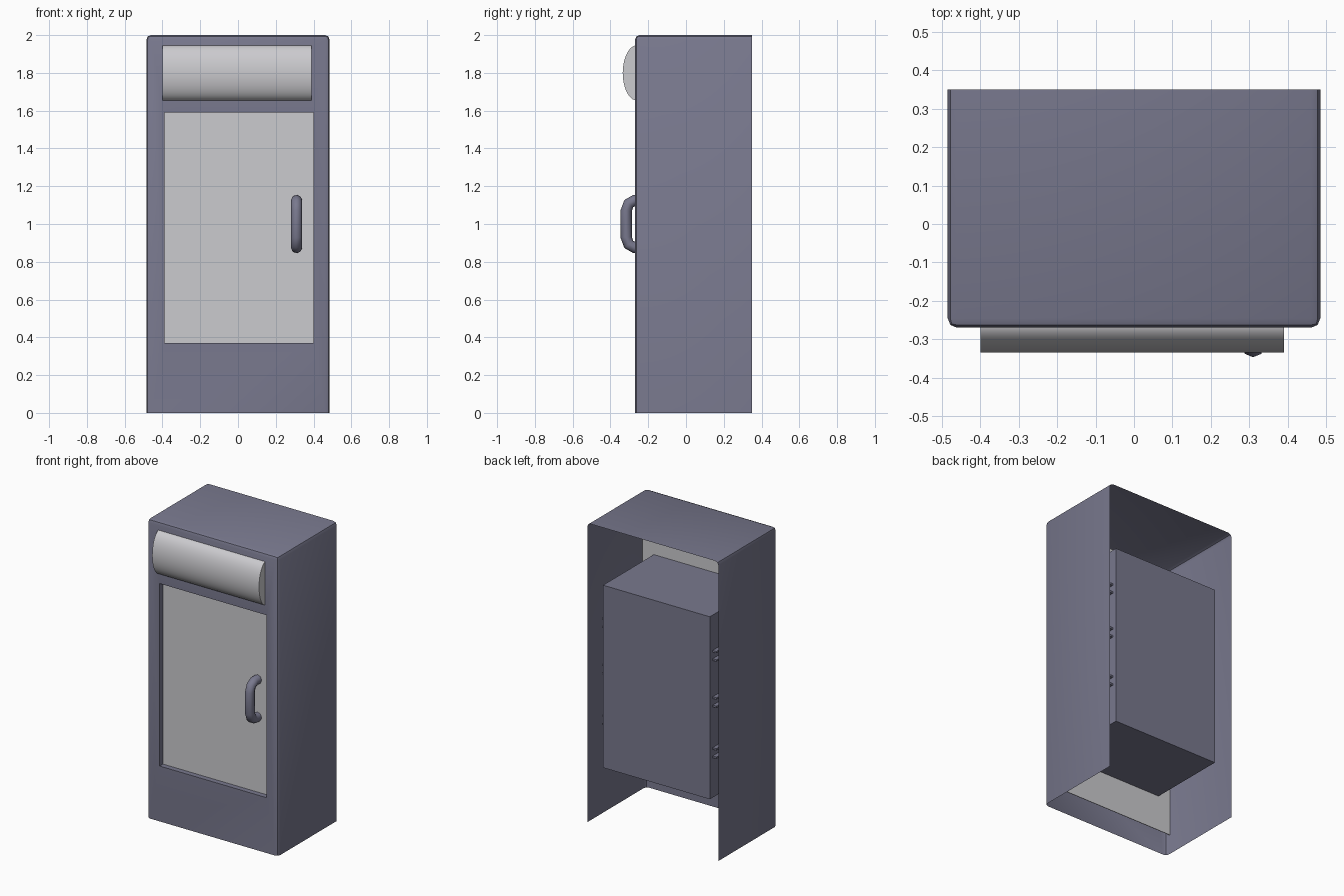
import bpy, bmesh, math
from mathutils import Vector

if "Cube" in bpy.data.objects:
    bpy.data.objects.remove(bpy.data.objects["Cube"])


def material(name, rgb):
    m = bpy.data.materials.new(name)
    m.diffuse_color = (*rgb, 1)
    m.use_nodes = True
    m.node_tree.nodes["Principled BSDF"].inputs["Base Color"].default_value = m.diffuse_color
    return m


SLATE = material("slate", (0.19, 0.19, 0.27))
PALE = material("pale_grey", (0.60, 0.595, 0.62))


def finish(bm, name, mat, smooth=None):
    me = bpy.data.meshes.new(name)
    bm.to_mesh(me)
    bm.free()
    ob = bpy.data.objects.new(name, me)
    bpy.context.collection.objects.link(ob)
    me.materials.append(mat)
    if smooth:
        bpy.ops.object.select_all(action='DESELECT')
        ob.select_set(True)
        bpy.context.view_layer.objects.active = ob
        bpy.ops.object.shade_smooth_by_angle(angle=math.radians(smooth))
    return ob


def box(lo, hi):
    bm = bmesh.new()
    bmesh.ops.create_cube(bm, size=1)
    for v in bm.verts:
        v.co = [lo[i] if v.co[i] < 0 else hi[i] for i in range(3)]
    bm.normal_update()
    return bm


def drop(bm, *dirs):
    # remove the faces pointing in the given directions
    bad = [f for f in bm.faces if any(f.normal.dot(Vector(d)) > 0.9 for d in dirs)]
    bmesh.ops.delete(bm, geom=bad, context='FACES')


X0, X1, Z0, Z1 = -0.39, 0.40, 0.37, 1.59   # door opening
FRONT, GLASS = -0.27, -0.235

# cabinet shell: open back and bottom, rounded front and top edges
bm = box((-0.485, FRONT, 0), (0.485, 0.35, 2))
drop(bm, (0, 1, 0), (0, 0, -1))
bmesh.ops.bevel(bm, geom=[e for e in bm.edges if len(e.link_faces) == 2],
                offset=0.024, offset_type='OFFSET', segments=2, profile=0.5, affect='EDGES')
bm.normal_update()
face = max((f for f in bm.faces if f.normal.y < -0.99), key=lambda f: f.calc_area())
bmesh.ops.inset_individual(bm, faces=[face], thickness=0.05)
for v in face.verts:
    v.co = (X0 if v.co.x < 0 else X1, FRONT, Z0 if v.co.z < 1 else Z1)
# turn the opening's edge inward to the glass
ext = bmesh.ops.extrude_edge_only(bm, edges=list(face.edges))
for v in [g for g in ext['geom'] if isinstance(g, bmesh.types.BMVert)]:
    v.co.y = GLASS
bmesh.ops.delete(bm, geom=[face], context='FACES_ONLY')
bmesh.ops.recalc_face_normals(bm, faces=bm.faces)
finish(bm, "cabinet_shell", SLATE, 40)

# pale sheet behind the front, seen through the opening as door glass
finish(box((-0.483, GLASS, 0.13), (0.483, GLASS + 0.004, 1.975)), "door_glass", PALE)

# inner liner box, open towards the glass
bm = box((X0, GLASS + 0.004, Z0), (X1, 0.305, Z1))
drop(bm, (0, -1, 0))
finish(bm, "liner", SLATE)

# shelves: pairs of thin plates whose ends poke through the liner
for i, z in enumerate((1.32, 1.01, 0.67)):
    for j, dz in enumerate((-0.028, 0.028)):
        finish(box((X0 - 0.028, -0.2, z + dz - 0.006), (X1 + 0.028, 0.275, z + dz + 0.006)),
               f"shelf_{i}_{j}", SLATE)

# bulging light box above the door
bm = bmesh.new()
N = 20
rings = []
for x in (-0.40, 0.39):
    rings.append([bm.verts.new((x, -0.258 - 0.077 * math.sin(math.pi * k / N),
                                1.80 + 0.147 * math.cos(math.pi * k / N))) for k in range(N + 1)])
a, b = rings
for k in range(N):
    bm.faces.new((a[k], a[k + 1], b[k + 1], b[k]))
bm.faces.new(a)
bm.faces.new(b)
bmesh.ops.recalc_face_normals(bm, faces=bm.faces)
finish(bm, "light_box", PALE, 40)

# door handle: octagonal tube along a bracket path
half = [(GLASS, 0.125), (-0.272, 0.125), (-0.303, 0.108), (-0.317, 0.07)]
path = [Vector((0.31, y, 1 + h)) for y, h in half]
path += [Vector((0.31, y, 1 - h)) for y, h in reversed(half)]
bm = bmesh.new()
rings = []
for i, p in enumerate(path):
    t = (path[min(i + 1, len(path) - 1)] - path[max(i - 1, 0)]).normalized()
    side = Vector((1, 0, 0))
    n = t.cross(side)
    rings.append([bm.verts.new(p + 0.03 * (side * math.cos(q) + n * math.sin(q)))
                  for q in (math.pi * k / 4 for k in range(8))])
for a, b in zip(rings, rings[1:]):
    for k in range(8):
        bm.faces.new((a[k], a[(k + 1) % 8], b[(k + 1) % 8], b[k]))
bmesh.ops.recalc_face_normals(bm, faces=bm.faces)
finish(bm, "door_handle", SLATE, 50)
